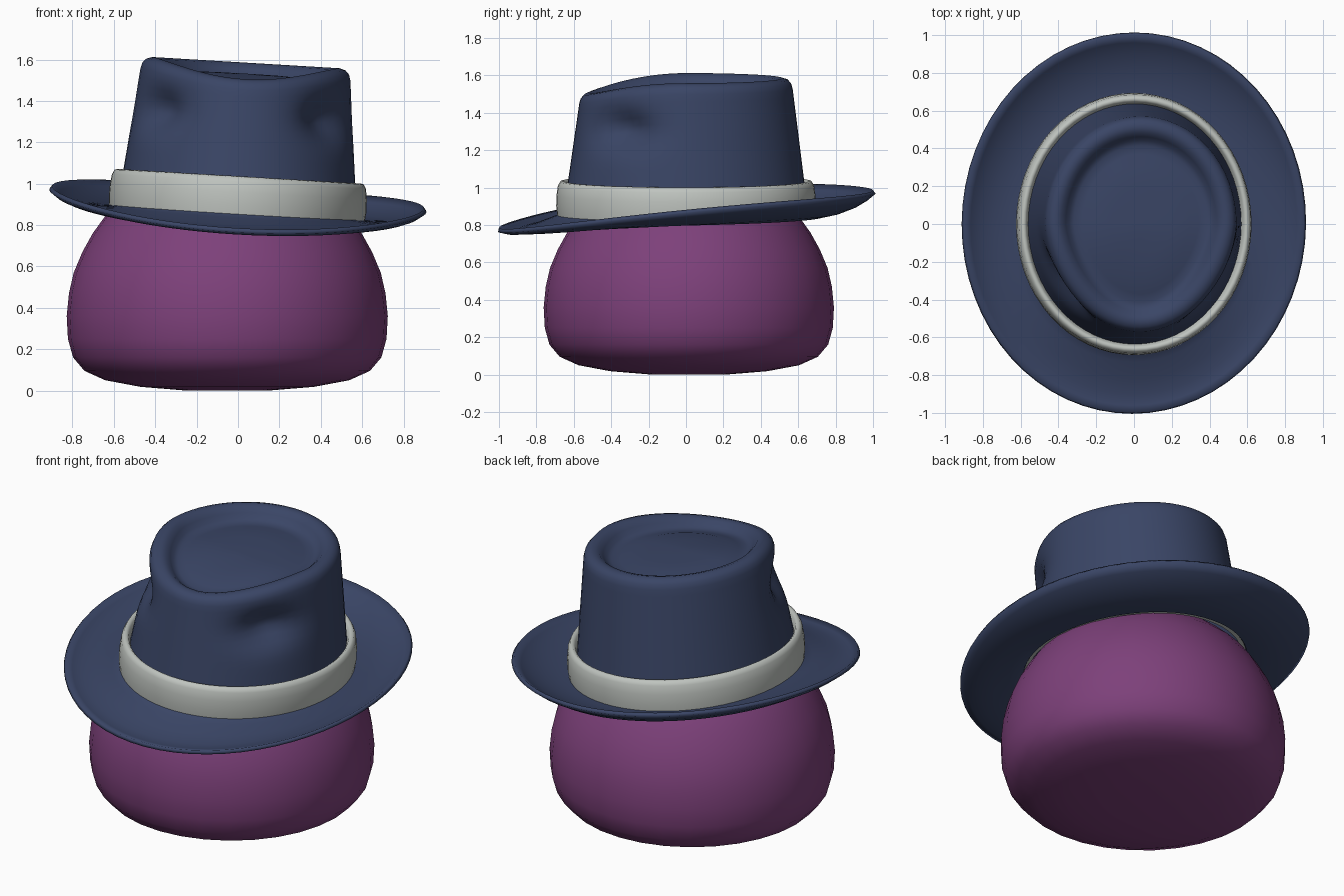
import bpy, bmesh
from math import sin, cos, pi, exp, radians
from mathutils import Matrix, Vector

if "Cube" in bpy.data.objects:
    bpy.data.objects.remove(bpy.data.objects["Cube"], do_unlink=True)


def material(name, rgb):
    m = bpy.data.materials.new(name)
    m.use_nodes = True
    m.diffuse_color = (*rgb, 1)
    bsdf = m.node_tree.nodes["Principled BSDF"]
    bsdf.inputs["Base Color"].default_value = (*rgb, 1)
    bsdf.inputs["Roughness"].default_value = 0.7
    return m


navy = material("navy felt", (0.042, 0.06, 0.132))
grey = material("pale grey ribbon", (0.52, 0.55, 0.52))
purple = material("plum", (0.205, 0.052, 0.195))


def loft(name, rings, segments, point, mat, cap_start=False, cap_end=False, closed=False):
    """Skin rings of points; point(ring, angle) gives each position."""
    bm = bmesh.new()
    loops = [[bm.verts.new(point(r, 2 * pi * j / segments)) for j in range(segments)]
             for r in rings]
    pairs = list(zip(loops, loops[1:]))
    if closed:
        pairs.append((loops[-1], loops[0]))
    for a, b in pairs:
        for j in range(segments):
            k = (j + 1) % segments
            bm.faces.new((a[j], a[k], b[k], b[j]))
    if cap_start:
        bm.faces.new(loops[0][::-1])
    if cap_end:
        bm.faces.new(loops[-1])
    me = bpy.data.meshes.new(name)
    bm.to_mesh(me)
    bm.free()
    me.materials.append(mat)
    ob = bpy.data.objects.new(name, me)
    bpy.context.collection.objects.link(ob)
    return ob


def smooth(ob, angle):
    bpy.ops.object.select_all(action='DESELECT')
    ob.select_set(True)
    bpy.context.view_layer.objects.active = ob
    bpy.ops.object.shade_smooth_by_angle(angle=radians(angle))


# Rounded, bottom-heavy body
body_profile = [(0.2, 0.0), (0.42, 0.018), (0.59, 0.05), (0.69, 0.095), (0.745, 0.16),
                (0.77, 0.25), (0.776, 0.36), (0.765, 0.47), (0.742, 0.57), (0.7, 0.67),
                (0.65, 0.76), (0.585, 0.85), (0.5, 0.93), (0.38, 1.01), (0.22, 1.07), (0.05, 1.09)]
body = loft("body", body_profile, 32,
            lambda r, a: (-0.052 + r[0] * cos(a), 0.015 + r[0] * sin(a), r[1]),
            purple, cap_start=True, cap_end=True)
smooth(body, 60)

# The hat leans a little towards its left
pivot = Vector((0, 0, 0.93))
lean = Matrix.Translation(pivot) @ Matrix.Rotation(0.06, 4, 'Y') @ Matrix.Translation(-pivot)


def hat_point(ring, a):
    rx, ry, z, sweep, drop, tear = ring
    s, c = sin(a), cos(a)
    front = max(0, -s)
    x = rx * c * (1 - tear * front)
    y = ry * s
    z += sweep * (0.1 * s - 0.05 * s * s) - drop * front ** 2
    # Finger pinches on both front sides of the crown
    if 1.05 < z and ry > 0.5:
        side = a if c > 0 else pi - a
        side = (side + pi) % (2 * pi) - pi
        dent = 0.09 * exp(-((side + 0.62) / 0.3) ** 2 - ((z - 1.33) / 0.095) ** 2)
        x *= 1 - dent / 0.55
        y *= 1 - dent / 0.55
    return lean @ Vector((x, y, z))


# Brim rings from the edge inward, then the crown wall, then the hollowed top
brim = [(0.9, 1.0, 0.935, 1, 0, 0), (0.865, 0.96, 0.908, 0.88, 0, 0),
        (0.81, 0.9, 0.882, 0.68, 0, 0), (0.74, 0.82, 0.864, 0.42, 0, 0),
        (0.66, 0.73, 0.858, 0.15, 0, 0), (0.59, 0.665, 0.862, 0, 0, 0),
        (0.572, 0.648, 0.89, 0, 0, 0)]
wall = []
for i in range(15):
    t = i / 14
    wall.append((0.568 - 0.06 * t, 0.64 - 0.07 * t, 0.97 + 0.56 * t, 0, 0.075 * t, 0.08 * t))
top = [(0.5, 0.562, 1.558, 0, 0.08, 0.09), (0.482, 0.545, 1.577, 0, 0.08, 0.1),
       (0.455, 0.515, 1.586, 0, 0.08, 0.12), (0.425, 0.485, 1.578, 0, 0.08, 0.14),
       (0.4, 0.462, 1.553, 0, 0.075, 0.15), (0.38, 0.442, 1.528, 0, 0.06, 0.15),
       (0.355, 0.415, 1.516, 0, 0.05, 0.15), (0.31, 0.37, 1.518, 0, 0.04, 0.14),
       (0.26, 0.31, 1.528, 0, 0.03, 0.1), (0.16, 0.19, 1.532, 0, 0.02, 0.05),
       (0.05, 0.06, 1.533, 0, 0, 0)]
hat = loft("hat", brim + wall + top, 64, hat_point, navy, cap_end=True)
shell = hat.modifiers.new("felt thickness", 'SOLIDIFY')
shell.thickness = 0.022
shell.offset = -1
smooth(hat, 50)

# Ribbon around the foot of the crown, with a softly rounded section
band_section = [(0.555, 0.85), (0.618, 0.85), (0.624, 0.9), (0.622, 0.96), (0.615, 1.01),
                (0.603, 1.032), (0.588, 1.036), (0.576, 1.025), (0.56, 0.98)]
band = loft("hat_band", band_section, 64,
            lambda r, a: lean @ Vector((r[0] * cos(a), (r[0] + 0.07) * sin(a), r[1])),
            grey, closed=True)
smooth(band, 60)
